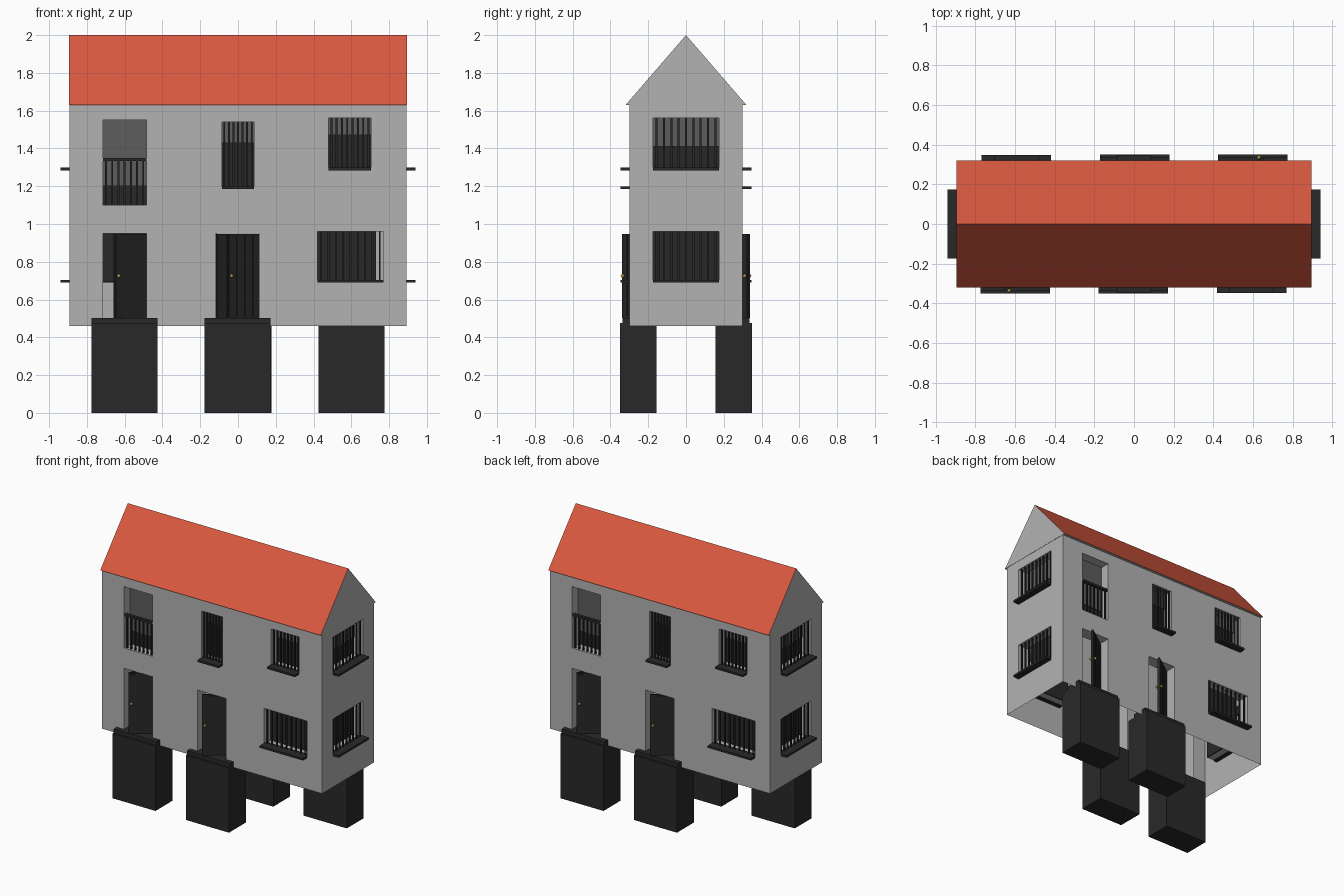
import bpy, bmesh, math
from mathutils import Matrix, Vector

if "Cube" in bpy.data.objects:
    bpy.data.objects.remove(bpy.data.objects["Cube"])

def material(name, rgb):
    m = bpy.data.materials.new(name)
    m.diffuse_color = (*rgb, 1)
    m.use_nodes = True
    m.node_tree.nodes["Principled BSDF"].inputs["Base Color"].default_value = m.diffuse_color
    return m

DARK = material("dark", (0.022, 0.022, 0.022))
BLIND = material("blind_grey", (0.11, 0.11, 0.11))
RED = material("roof_red", (0.70, 0.10, 0.05))
GOLD = material("brass", (0.45, 0.30, 0.06))
GREY = material("wall_grey", (0.45, 0.45, 0.45))
DEPTH = 0.09  # window and door reveal depth

def finish(name, bm, mats, M=Matrix()):
    me = bpy.data.meshes.new(name)
    bm.to_mesh(me)
    bm.free()
    for m in mats:
        me.materials.append(m)
    ob = bpy.data.objects.new(name, me)
    ob.matrix_world = M
    bpy.context.collection.objects.link(ob)
    return ob

def add_box(bm, x0, x1, y0, y1, z0, z1):
    S = Matrix.Diagonal((x1 - x0, y1 - y0, z1 - z0, 1))
    T = Matrix.Translation(((x0 + x1) / 2, (y0 + y1) / 2, (z0 + z1) / 2))
    bmesh.ops.create_cube(bm, size=1, matrix=T @ S)

def box(name, dims, mat, M):
    bm = bmesh.new()
    add_box(bm, *dims)
    return finish(name, bm, [mat], M)

# Wall sheet in local x/z, outside towards -y, with holes and inward reveals
def wall(name, half, z0, z1, holes, M):
    bm = bmesh.new()
    quad = lambda *p: bm.faces.new([bm.verts.new(v) for v in p])
    xs = sorted({-half, half, *(h[0] for h in holes), *(h[1] for h in holes)})
    zs = sorted({z0, z1, *(h[2] for h in holes), *(h[3] for h in holes)})
    for a, b in zip(xs, xs[1:]):
        for c, d in zip(zs, zs[1:]):
            u, w = (a + b) / 2, (c + d) / 2
            if not any(h[0] < u < h[1] and h[2] < w < h[3] for h in holes):
                quad((a, 0, c), (b, 0, c), (b, 0, d), (a, 0, d))
    for a, b, c, d in holes:
        ring = [(a, c), (b, c), (b, d), (a, d)]
        for p, q in zip(ring, ring[1:] + ring[:1]):
            quad((p[0], 0, p[1]), (p[0], DEPTH, p[1]), (q[0], DEPTH, q[1]), (q[0], 0, q[1]))
    bmesh.ops.remove_doubles(bm, verts=bm.verts, dist=1e-5)
    return finish(name, bm, [GREY], M)

# Window: pane, optional blind, upright bars, sill or balcony rail
def window(name, hole, M, bars, blind=None, pane=None, rail=None):
    a, b, c, d = hole
    p0, p1 = pane or (a, b)
    box(name + "_pane", (p0, p1, DEPTH - 0.01, DEPTH, c, d), DARK, M)
    if blind:
        box(name + "_blind", (a, b, DEPTH - 0.02, DEPTH - 0.012, blind, d), BLIND, M)
    bm = bmesh.new()
    for i in range(bars):
        x = a + (b - a) * (i + 0.5) / bars
        add_box(bm, x - 0.005, x + 0.005, 0.008, 0.018, c, rail or d)
    if rail:
        add_box(bm, a, b, 0.002, 0.024, rail - 0.012, rail + 0.004)
    finish(name + "_bars", bm, [DARK], M)
    if not rail:
        box(name + "_sill", (a, b, -0.048, 0.03, c - 0.006, c + 0.009), DARK, M)

# Door standing ajar, hinged at the inner right, with planks, knobs and steps
def door(name, hole, M):
    a, b, c, d = hole
    H = M @ Matrix.Translation((b, DEPTH, 0)) @ Matrix.Rotation(math.radians(36), 4, 'Z')
    w = b - a - 0.02
    bm = bmesh.new()
    add_box(bm, -w, 0, -0.006, 0.006, c + 0.003, d - 0.002)
    for i in range(4):
        x = -w + w * i / 4
        add_box(bm, x + 0.005, x + w / 4 - 0.005, -0.010, 0.010, c + 0.01, d - 0.01)
    finish(name + "_leaf", bm, [DARK], H)
    bm = bmesh.new()
    for y in (-0.016, 0.016):
        bmesh.ops.create_uvsphere(bm, u_segments=10, v_segments=6, radius=0.010,
                                  matrix=Matrix.Translation((-w + 0.018, y, 0.725)))
    finish(name + "_knob", bm, [GOLD], H)
    m = (a + b) / 2
    box(name + "_step_block", (m - 0.175, m + 0.175, -0.05, 0.145, 0, 0.475), DARK, M)
    box(name + "_tread", (m - 0.175, m + 0.175, -0.035, DEPTH, 0.475, 0.503), DARK, M)

# Long and end facades, each repeated by a half turn
for k, (long_name, end_name) in enumerate((("front", "right"), ("back", "left"))):
    turn = Matrix.Rotation(math.pi * k, 4, 'Z')
    L = turn @ Matrix.Translation((0, -0.30, 0))
    E = turn @ Matrix.Rotation(math.pi / 2, 4, 'Z') @ Matrix.Translation((0, -0.893, 0))
    balcony, narrow, square = (-0.715, -0.485, 1.10, 1.55), (-0.085, 0.085, 1.19, 1.54), (0.48, 0.705, 1.29, 1.56)
    door1, door2, wide = (-0.715, -0.485, 0.50, 0.95), (-0.118, 0.112, 0.50, 0.95), (0.42, 0.77, 0.695, 0.96)
    wall(long_name + "_wall", 0.893, 0.46, 1.64, [balcony, narrow, square, door1, door2, wide], L)
    window(long_name + "_balcony", balcony, L, 7, blind=1.20, rail=1.345)
    window(long_name + "_narrow_window", narrow, L, 7, blind=1.43)
    window(long_name + "_square_window", square, L, 8, blind=1.47)
    window(long_name + "_wide_window", wide, L, 9, pane=(0.42, 0.73))
    door(long_name + "_left_door", door1, L)
    door(long_name + "_middle_door", door2, L)
    upper, lower = (-0.175, 0.175, 1.29, 1.56), (-0.175, 0.175, 0.695, 0.96)
    wall(end_name + "_wall", 0.30, 0.46, 1.64, [upper, lower], E)
    window(end_name + "_upper_window", upper, E, 9, blind=1.41)
    window(end_name + "_lower_window", lower, E, 9, pane=(-0.14, 0.175))

# Roof prism: red slopes, grey gables and underside
bm = bmesh.new()
ends = [[bm.verts.new((x, y, z)) for y, z in ((-0.32, 1.63), (0.32, 1.63), (0, 2.0))] for x in (-0.895, 0.895)]
bm.faces.new(ends[0])
bm.faces.new(ends[1])
for i in range(3):
    j = (i + 1) % 3
    f = bm.faces.new((ends[0][i], ends[0][j], ends[1][j], ends[1][i]))
    f.material_index = 1 if i else 0
bmesh.ops.recalc_face_normals(bm, faces=bm.faces)
finish("roof", bm, [GREY, RED])
